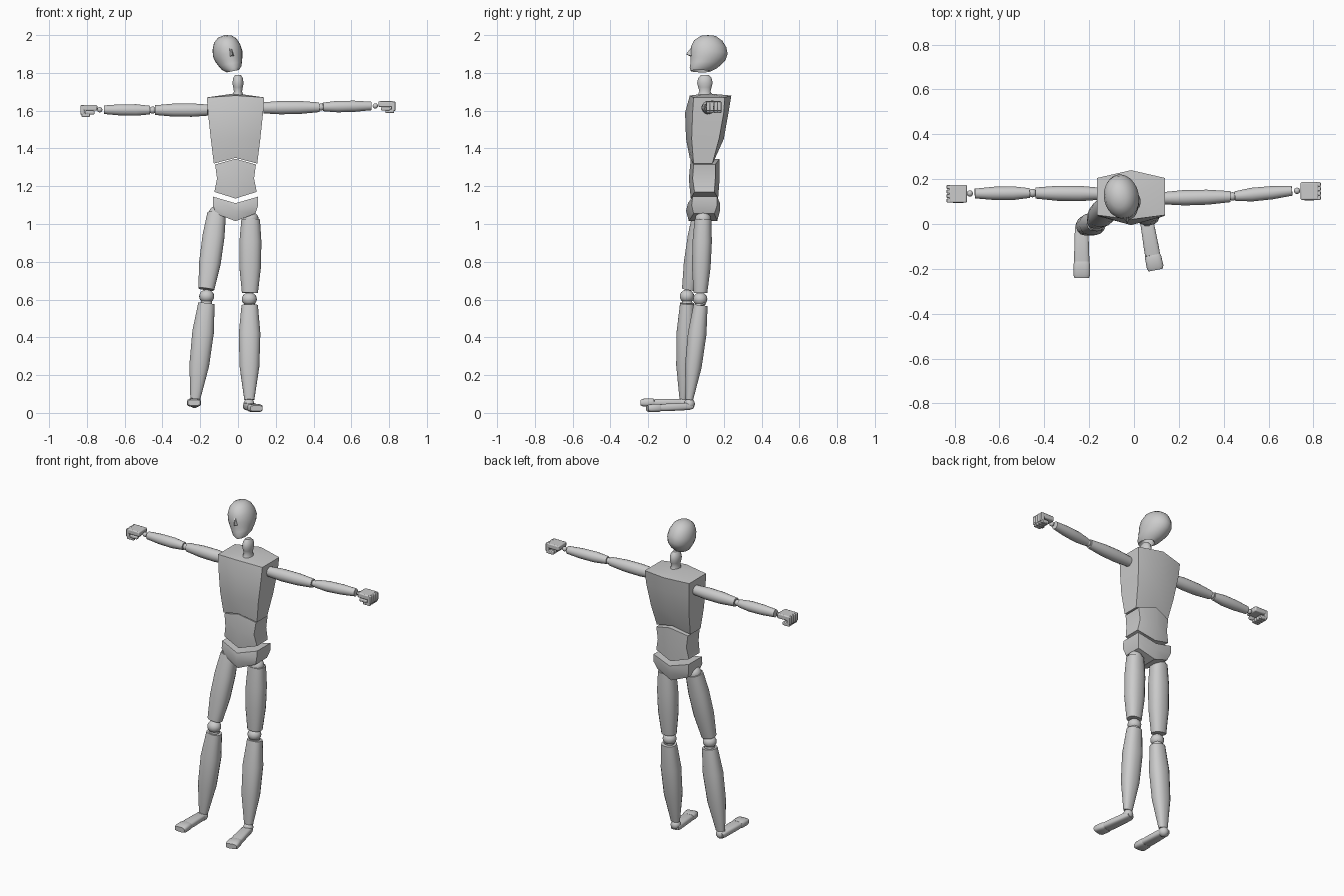
import bpy, bmesh
from math import cos, sin, pi, radians, copysign
from mathutils import Vector, Matrix

if "Cube" in bpy.data.objects:
    bpy.data.objects.remove(bpy.data.objects["Cube"], do_unlink=True)

grey = bpy.data.materials.new("light_grey")
grey.use_nodes = True
COLOUR = (0.6, 0.6, 0.6, 1)
grey.diffuse_color = COLOUR
grey.node_tree.nodes["Principled BSDF"].inputs["Base Color"].default_value = COLOUR


def finish(name, bm, angle=38, bevel=0):
    """Turn a bmesh into a shaded object."""
    bmesh.ops.recalc_face_normals(bm, faces=bm.faces)
    mesh = bpy.data.meshes.new(name)
    bm.to_mesh(mesh)
    bm.free()
    mesh.materials.append(grey)
    obj = bpy.data.objects.new(name, mesh)
    bpy.context.collection.objects.link(obj)
    if bevel:
        mod = obj.modifiers.new("soft_edges", 'BEVEL')
        mod.width, mod.segments = bevel, 2
    bpy.ops.object.select_all(action='DESELECT')
    obj.select_set(True)
    bpy.context.view_layer.objects.active = obj
    bpy.ops.object.shade_smooth_by_angle(angle=radians(angle))
    return obj


def skin(bm, rings):
    """Join rings of points with quads and return the vertex rings."""
    loops = [[bm.verts.new(p) for p in ring] for ring in rings]
    for a, b in zip(loops, loops[1:]):
        for i in range(len(a)):
            j = (i + 1) % len(a)
            bm.faces.new((a[i], a[j], b[j], b[i]))
    return loops


def fan(bm, ring, point):
    tip = bm.verts.new(point)
    for i in range(len(ring)):
        bm.faces.new((ring[i - 1], ring[i], tip))


def limb(name, start, end, profile, power=0.85, side=(1, 0, 0), count=16):
    """Rounded bar; profile rows are (position, half width, half depth)."""
    start, end = Vector(start), Vector(end)
    axis = (end - start).normalized()
    u = Vector(side)
    u = (u - axis * u.dot(axis)).normalized()
    v = axis.cross(u)
    rings = []
    for t, a, b in profile:
        centre = start.lerp(end, t)
        ring = []
        for i in range(count):
            c, s = cos(2 * pi * (i + .5) / count), sin(2 * pi * (i + .5) / count)
            ring.append(centre + u * a * copysign(abs(c) ** power, c)
                        + v * b * copysign(abs(s) ** power, s))
        rings.append(ring)
    bm = bmesh.new()
    loops = skin(bm, rings)
    bm.faces.new(loops[0])
    bm.faces.new(loops[-1])
    return finish(name, bm)


def ball(name, centre, radius, stretch=(1, 1, 1)):
    bm = bmesh.new()
    bmesh.ops.create_uvsphere(bm, u_segments=16, v_segments=10, radius=radius)
    bmesh.ops.scale(bm, vec=stretch, verts=bm.verts)
    bmesh.ops.translate(bm, vec=centre, verts=bm.verts)
    return finish(name, bm, 60)


def trunk(name, rows, top_rise):
    """Six-sided body block with ridges down the middle of front and back.
    Rows: half width, front mid, front corner, back corner, back mid, z corner, z mid."""
    cx = -0.013
    rings = []
    for w, fm, fc, bc, bk, zc, zm in rows:
        rings.append([(cx - w, fc, zc), (cx, fm, zm), (cx + w, fc, zc),
                      (cx + w, bc, zc), (cx, bk, zm), (cx - w, bc, zc)])
    bm = bmesh.new()
    loops = skin(bm, rings)
    for ring, z in ((loops[0], rows[0][6] + top_rise), (loops[-1], rows[-1][6])):
        fan(bm, ring, (cx, 0.11, z))
    return finish(name, bm, 40)


# Trunk
trunk("chest", [(.152, .02, .04, .205, .24, 1.67, 1.68),
                (.146, -.005, .035, .2, .225, 1.59, 1.59),
                (.131, .0, .03, .175, .2, 1.45, 1.45),
                (.115, .02, .04, .14, .155, 1.32, 1.35)], .012)
trunk("abdomen", [(.108, .025, .04, .155, .178, 1.315, 1.345),
                  (.098, .015, .035, .155, .178, 1.24, 1.24),
                  (.112, .025, .045, .15, .17, 1.17, 1.135)], 0)
trunk("pelvis", [(.12, .01, .035, .165, .18, 1.145, 1.11),
                 (.12, .0, .03, .165, .18, 1.1, 1.07),
                 (.105, .015, .04, .15, .165, 1.055, 1.015)], 0)

# Neck
limb("neck", (0, .1, 1.68), (0, .1, 1.79),
     [(0, .03, .04), (.2, .022, .03), (.4, .026, .036), (.6, .03, .042),
      (.85, .026, .036), (1, .014, .02)], 1)

# Head: stacked ovals (height, half width, front, back), hollow under the jaw
HEAD = [(.092, .036, -.035, .055), (.07, .06, -.066, .085), (.035, .074, -.083, .107),
        (0, .078, -.086, .114), (-.03, .072, -.085, .104), (-.055, .062, -.086, .082),
        (-.078, .052, -.09, .055), (-.096, .032, -.085, .02),
        (-.085, .024, -.07, .01), (-.05, .02, -.05, .02)]
pose = (Matrix.Translation((-.052, .108, 1.902)) @ Matrix.Rotation(radians(-11), 4, 'Y')
        @ Matrix.Rotation(radians(12), 4, 'Z'))
bm = bmesh.new()
ovals = []
for z, w, front, back in HEAD:
    mid, half = (front + back) / 2, (back - front) / 2
    ovals.append([(w * cos(2 * pi * i / 24), mid + half * sin(2 * pi * i / 24), z)
                  for i in range(24)])
loops = skin(bm, ovals)
fan(bm, loops[0], (0, .01, .1))
bm.faces.new(loops[-1])
bm.transform(pose)
finish("head", bm, 45)

# Nose and brow
bm = bmesh.new()
base = [bm.verts.new(p) for p in ((-.012, -.08, -.018), (.012, -.08, -.018),
                                  (.006, -.078, .035), (-.006, -.078, .035))]
bm.faces.new(base)
fan(bm, base, (0, -.11, -.008))
bm.transform(pose)
finish("nose", bm, 20)


def bar(w0, d0, w1, d1, w2, d2, w3, d3):
    return [(0, w0, d0), (.3, w1, d1), (.65, w2, d2), (1, w3, d3)]


# Legs: hip, knee and ankle positions for each side
LEGS = {
    "right": ((-.113, .08, 1.055), (-.168, .015, .655), (-.166, .005, .617),
              (-.167, .006, .58), (-.226, -.015, .075), (-.23, -.015, .055)),
    "left": ((.067, .09, 1.025), (.063, .076, .635), (.06, .075, .602),
             (.062, .077, .57), (.06, .018, .07), (.058, .018, .047)),
}
for side, (hip, thigh_end, knee, shin_top, shin_end, ankle) in LEGS.items():
    ball(side + "_hip_joint", hip, .042)
    limb(side + "_thigh", hip, thigh_end,
         bar(.05, .045, .059, .052, .058, .05, .043, .037))
    ball(side + "_knee_joint", knee, .038, (1.05, 1, .95))
    limb(side + "_knee_pin", knee, shin_top, [(0, .026, .026), (1, .03, .028)])
    limb(side + "_shin", shin_top, shin_end,
         bar(.044, .038, .058, .05, .053, .045, .027, .02))
    ball(side + "_ankle_joint", ankle, .029)

# Feet: heel, ball of foot and toe tip
FEET = {
    "right": ((-.234, .005, .054), (-.233, -.168, .055), (-.233, -.24, .054)),
    "left": ((.053, .035, .036), (.083, -.138, .027), (.097, -.205, .024)),
}
for side, (heel, instep, tip) in FEET.items():
    limb(side + "_foot", heel, instep,
         [(0, .024, .014), (.12, .03, .02), (.8, .034, .02), (1, .034, .018)], .6)
    limb(side + "_toes", instep, tip,
         [(0, .034, .019), (.15, .037, .022), (.8, .038, .021), (1, .033, .015)], .6)

# Arms: shoulder, elbow, wrist and hand centre
ARMS = {
    "right": (-1, (-.16, .135, 1.603), (-.44, .138, 1.603), (-.465, .138, 1.603),
              (-.71, .136, 1.605), (-.79, .135, 1.6)),
    "left": (1, (.135, .115, 1.615), (.43, .122, 1.618), (.45, .124, 1.62),
             (.705, .148, 1.625), (.788, .147, 1.62)),
}
for side, (out, shoulder, elbow, fore, wrist, hand) in ARMS.items():
    across = (0, 1, 0)
    limb(side + "_upper_arm", shoulder, elbow,
         bar(.028, .03, .035, .036, .034, .035, .025, .026), 1, across)
    ball(side + "_elbow_joint", (Vector(elbow) + Vector(fore)) / 2, .019)
    limb(side + "_forearm", fore, wrist,
         bar(.022, .023, .031, .031, .03, .03, .022, .023), 1, across)
    ball(side + "_wrist_joint", Vector(wrist) + Vector((out * .022, 0, 0)), .014)

    # Fist: palm, four curled fingers and a thumb
    def block(name, centre, size, bevel=.004):
        bm = bmesh.new()
        bmesh.ops.create_cube(bm, size=1)
        bmesh.ops.scale(bm, vec=size, verts=bm.verts)
        offset = Vector((out * centre[0], centre[1], centre[2]))
        bmesh.ops.translate(bm, vec=Vector(hand) + offset, verts=bm.verts)
        finish(side + name, bm, 38, bevel)

    block("_palm", (-.005, 0, .015), (.08, .08, .03), .006)
    for n in range(4):
        y = -.03 + .02 * n
        block(f"_knuckle_{n + 1}", (.034, y, .004), (.022, .0195, .05))
        block(f"_fingertip_{n + 1}", (.016, y, -.022), (.046, .0195, .022))
    block("_thumb", (-.006, -.032, -.01), (.05, .02, .02), .006)
